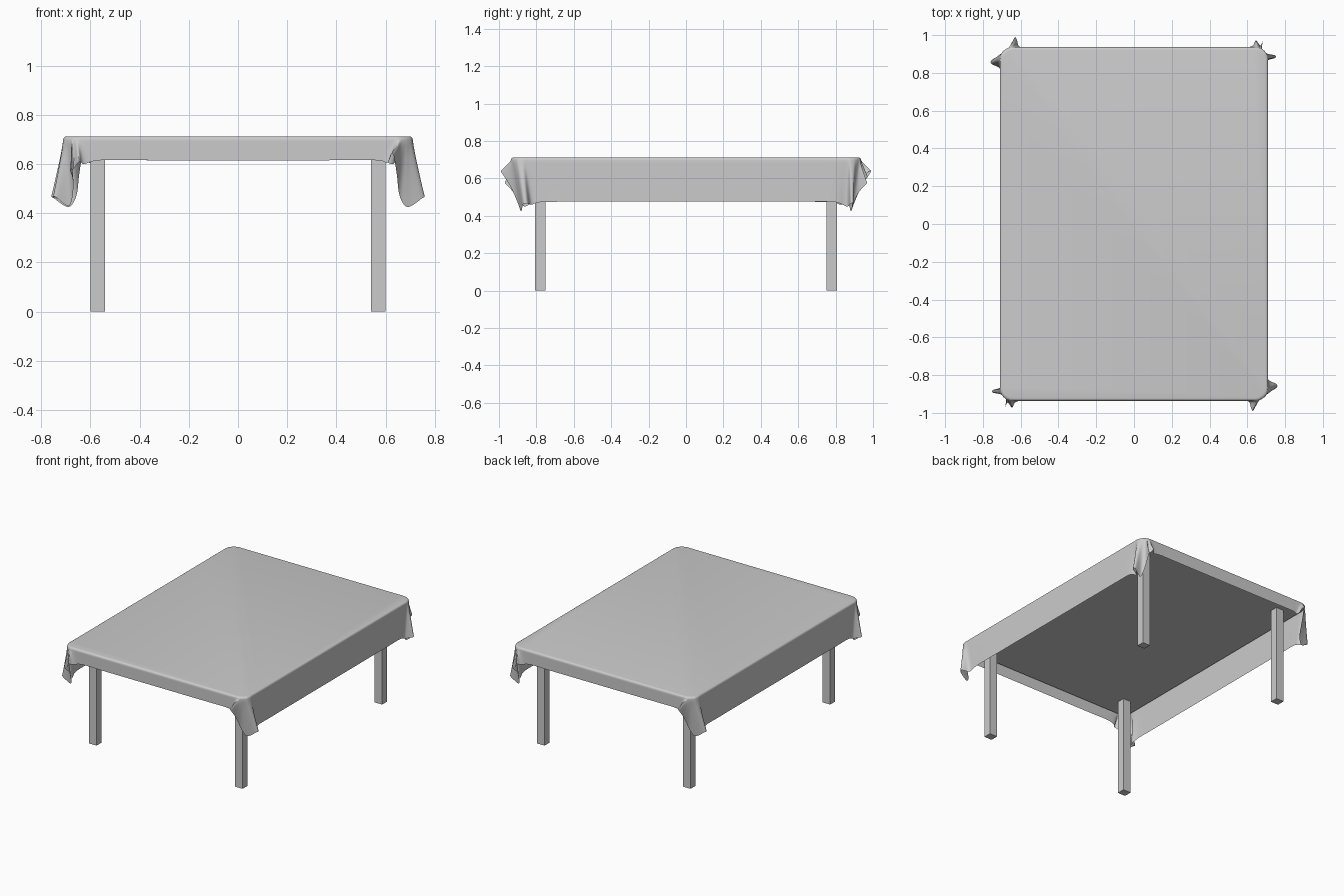
import bpy, bmesh, math

if "Cube" in bpy.data.objects:
    bpy.data.objects.remove(bpy.data.objects["Cube"])

TOP = 0.712

# Corner drapes: rim x, rim y, hem x, hem y, hem z, from the long side to the short side
DEEP_FOLD = [
    (.71, .45, .71, .45, .475), (.71, .68, .71, .68, .475), (.71, .79, .708, .78, .473),
    (.71, .85, .712, .825, .46), (.71, .875, .755, .848, .465), (.704, .9, .75, .87, .462),
    (.692, .915, .69, .882, .425), (.682, .923, .657, .9, .47), (.67, .93, .645, .94, .56),
    (.66, .934, .632, .988, .635), (.65, .936, .62, .975, .635), (.63, .936, .607, .94, .605),
    (.56, .936, .56, .936, .615), (.35, .936, .35, .936, .615)]
DOUBLE_FOLD = [
    (.71, .45, .71, .45, .475), (.71, .68, .71, .68, .475), (.71, .80, .708, .80, .473),
    (.71, .86, .70, .86, .45), (.71, .878, .748, .88, .465), (.703, .9, .74, .895, .465),
    (.692, .915, .685, .885, .43), (.682, .923, .668, .92, .52), (.674, .929, .682, .968, .575),
    (.666, .932, .668, .945, .58), (.655, .935, .645, .972, .61), (.63, .936, .625, .942, .60),
    (.56, .936, .56, .936, .615), (.35, .936, .35, .936, .615)]


def catmull(a, b, c, d, t):
    return [0.5 * (2*q + (r - p)*t + (2*p - 5*q + 4*r - s)*t*t + (3*q - p - 3*r + s)*t**3)
            for p, q, r, s in zip(a, b, c, d)]


def perimeter(steps=6):
    ctrl = []
    for sx, sy, rev in ((1, 1, 0), (-1, 1, 1), (-1, -1, 0), (1, -1, 1)):
        src = DOUBLE_FOLD if sx == sy else DEEP_FOLD
        pts = [(sx*a, sy*b, sx*c, sy*d, z) for a, b, c, d, z in src]
        ctrl += pts[::-1] if rev else pts
    n = len(ctrl)
    return [catmull(ctrl[i-1], ctrl[i], ctrl[(i+1) % n], ctrl[(i+2) % n], k/steps)
            for i in range(n) for k in range(steps)]


def make_cloth():
    bm = bmesh.new()
    loop = perimeter()
    rings = []
    r = 0.014
    # Rounded table edge
    for k in range(4):
        a = k / 4 * math.pi / 2
        inset = r * (1 - math.sin(a))
        z = TOP - r * (1 - math.cos(a))
        rings.append([bm.verts.new((x * (1 - inset/.71), y * (1 - inset/.936), z))
                      for x, y, *_ in loop])
    # Hanging skirt
    rows = 12
    for k in range(rows + 1):
        t = k / rows
        f = t ** 1.1
        rings.append([bm.verts.new((x + (hx - x)*f, y + (hy - y)*f, TOP - r + (hz - TOP + r)*t))
                      for x, y, hx, hy, hz in loop])
    n = len(loop)
    for up, low in zip(rings, rings[1:]):
        for i in range(n):
            j = (i + 1) % n
            bm.faces.new((up[i], low[i], low[j], up[j]))
    bm.faces.new(rings[0])
    me = bpy.data.meshes.new("tablecloth")
    bm.to_mesh(me)
    bm.free()
    ob = bpy.data.objects.new("tablecloth", me)
    bpy.context.collection.objects.link(ob)
    bpy.context.view_layer.objects.active = ob
    ob.select_set(True)
    bpy.ops.object.shade_smooth_by_angle(angle=math.radians(50))
    ob.select_set(False)


def box(name, loc, size):
    bpy.ops.mesh.primitive_cube_add(size=1, location=loc)
    ob = bpy.context.object
    ob.name = name
    ob.scale = size
    bpy.ops.object.transform_apply(location=False, rotation=False, scale=True)
    return ob


# Table top with clipped vertical corners
top = box("tabletop", (0, 0, 0.697), (1.40, 1.85, 0.02))
bm = bmesh.new()
bm.from_mesh(top.data)
edges = [e for e in bm.edges if abs(e.verts[0].co.z - e.verts[1].co.z) > 0.01]
bmesh.ops.bevel(bm, geom=edges, offset=0.05, segments=4, profile=0.5, affect='EDGES')
bm.to_mesh(top.data)
bm.free()

# Four square legs
for sx, xn in ((-1, "left"), (1, "right")):
    for sy, yn in ((-1, "front"), (1, "back")):
        box(f"{yn}_{xn}_leg", (sx*0.57, sy*0.778, 0.345), (0.06, 0.056, 0.69))

bpy.ops.object.select_all(action='DESELECT')
make_cloth()
